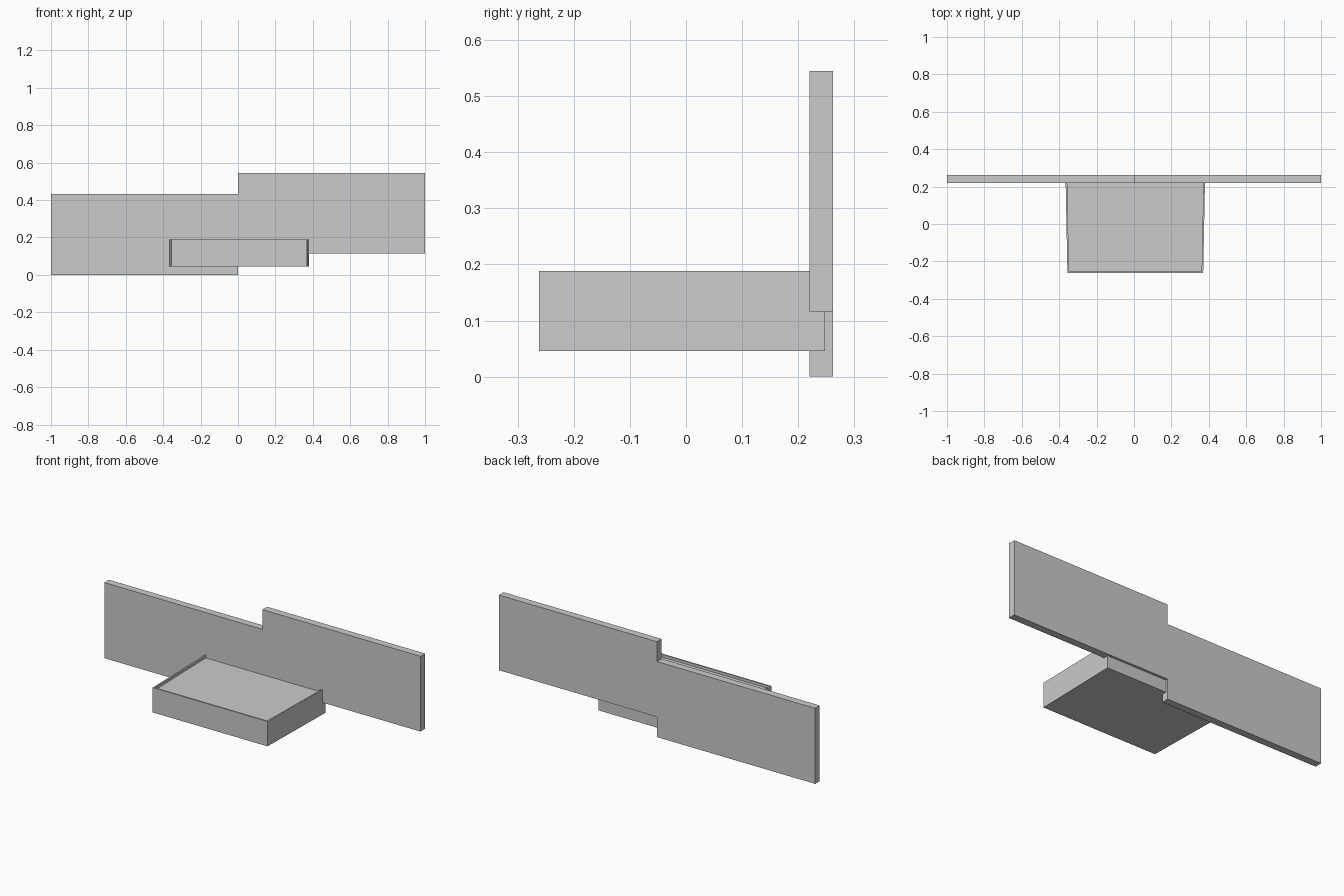
import bpy, bmesh
from mathutils import Vector

if "Cube" in bpy.data.objects:
    bpy.data.objects.remove(bpy.data.objects["Cube"])


def make_object(name, bm):
    bmesh.ops.recalc_face_normals(bm, faces=bm.faces)
    mesh = bpy.data.meshes.new(name)
    bm.to_mesh(mesh)
    bm.free()
    obj = bpy.data.objects.new(name, mesh)
    bpy.context.collection.objects.link(obj)
    return obj


def prism(points, offset):
    """Extrude a closed profile; returns the bmesh and its far cap."""
    bm = bmesh.new()
    face = bm.faces.new([bm.verts.new(p) for p in points])
    result = bmesh.ops.extrude_face_region(bm, geom=[face], use_keep_orig=True)
    verts = [g for g in result["geom"] if isinstance(g, bmesh.types.BMVert)]
    cap = [g for g in result["geom"] if isinstance(g, bmesh.types.BMFace)][0]
    bmesh.ops.translate(bm, verts=verts, vec=Vector(offset))
    bmesh.ops.recalc_face_normals(bm, faces=bm.faces)
    return bm, cap


# Stepped back panel: two staggered boards in one flat outline
outline = [(-1, 0), (0, 0), (0, 0.115), (1, 0.115),
           (1, 0.545), (0, 0.545), (0, 0.432), (-1, 0.432)]
panel, _ = prism([(x, 0.22, z) for x, z in outline], (0, 0.042, 0))
make_object("back_panel", panel)

# Tapered shelf box, slightly wider at the back and let into the panel
plan = [(-0.356, -0.262), (0.37, -0.262), (0.38, 0.248), (-0.366, 0.248)]
box, top = prism([(x, y, 0.046) for x, y in plan], (0, 0, 0.142))

# Thin raised rim around a shallow sunken top
bmesh.ops.inset_region(box, faces=[top], thickness=0.012, depth=0)
result = bmesh.ops.extrude_face_region(box, geom=[top])
floor = [g for g in result["geom"] if isinstance(g, bmesh.types.BMVert)]
bmesh.ops.translate(box, verts=floor, vec=(0, 0, -0.015))
if top.is_valid and top not in result["geom"]:
    bmesh.ops.delete(box, geom=[top], context="FACES_ONLY")
make_object("shelf_tray", box)
